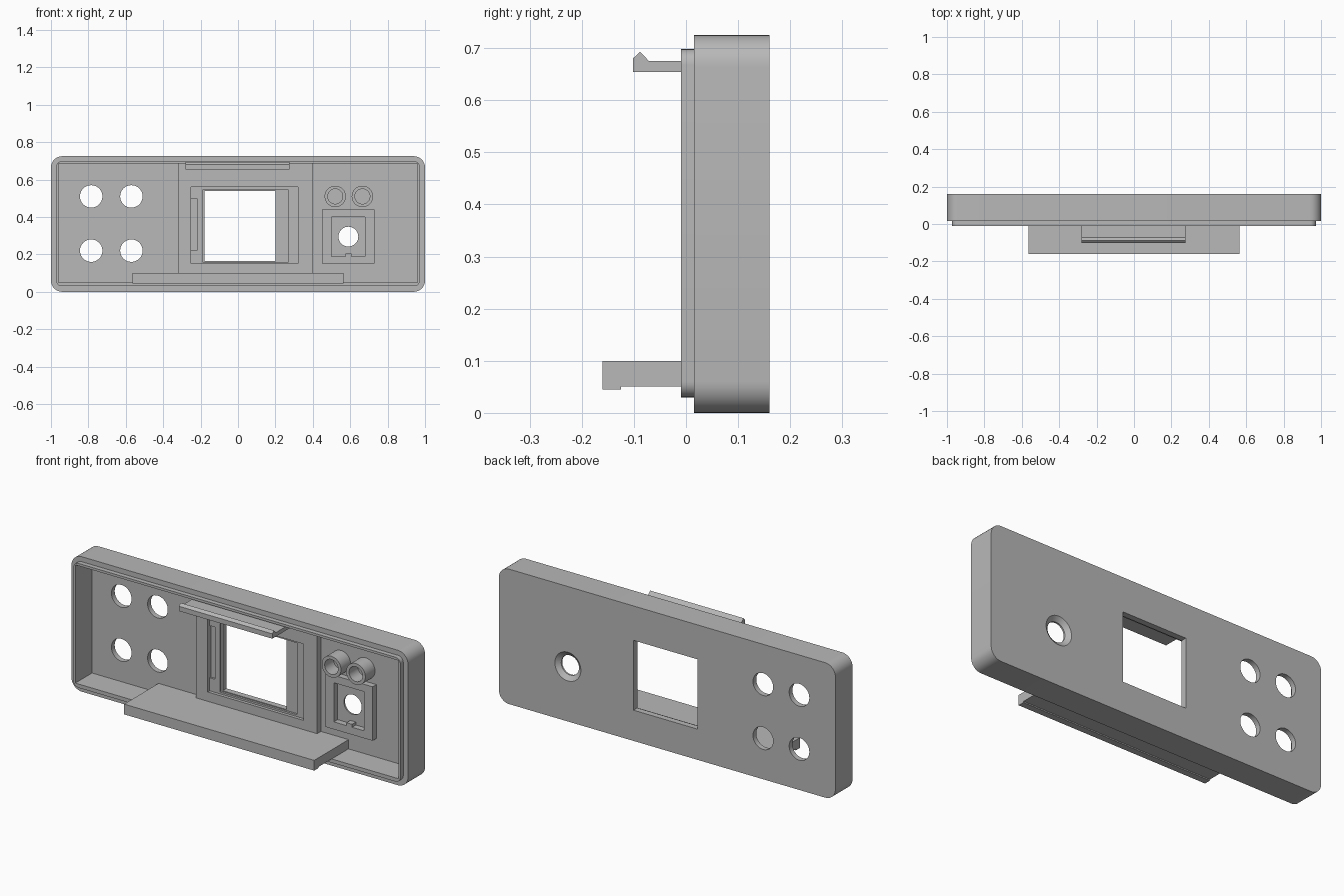
import bpy, bmesh, math

if "Cube" in bpy.data.objects:
    bpy.data.objects.remove(bpy.data.objects["Cube"], do_unlink=True)

grey = bpy.data.materials.new("plastic_grey")
grey.use_nodes = True
grey.diffuse_color = (0.48, 0.48, 0.48, 1)
grey.node_tree.nodes["Principled BSDF"].inputs["Base Color"].default_value = grey.diffuse_color

FLOOR, BACK, PAD = 0.132, 0.16, 0.10   # depths of the inner floor, back face and pads


def finish(name, bm):
    bmesh.ops.recalc_face_normals(bm, faces=bm.faces)
    mesh = bpy.data.meshes.new(name)
    bm.to_mesh(mesh)
    bm.free()
    mesh.materials.append(grey)
    ob = bpy.data.objects.new(name, mesh)
    bpy.context.collection.objects.link(ob)
    return ob


def extrude(name, points, move):
    """Closed outline extruded along a vector."""
    bm = bmesh.new()
    face = bm.faces.new([bm.verts.new(p) for p in points])
    geom = bmesh.ops.extrude_face_region(bm, geom=[face])["geom"]
    verts = [g for g in geom if isinstance(g, bmesh.types.BMVert)]
    bmesh.ops.translate(bm, verts=verts, vec=move)
    return finish(name, bm)


def slab(name, x0, x1, z0, z1, y0, y1, r=0):
    """Box facing the front, with optional rounded corners."""
    if r == 0:
        pts = [(x0, y0, z0), (x1, y0, z0), (x1, y0, z1), (x0, y0, z1)]
    else:
        pts = []
        corners = [(x1 - r, z1 - r), (x0 + r, z1 - r), (x0 + r, z0 + r), (x1 - r, z0 + r)]
        for q, (cx, cz) in enumerate(corners):
            for i in range(9):
                a = math.radians(90 * q + 90 * i / 8)
                pts.append((cx + r * math.cos(a), y0, cz + r * math.sin(a)))
    return extrude(name, pts, (0, y1 - y0, 0))


def disc(name, x, z, r0, r1, y0, y1, n=40):
    """Cylinder or cone along y, radius r0 at y0 and r1 at y1."""
    bm = bmesh.new()
    rings = []
    for r, y in ((r0, y0), (r1, y1)):
        rings.append([bm.verts.new((x + r * math.cos(2 * math.pi * i / n), y,
                                    z + r * math.sin(2 * math.pi * i / n))) for i in range(n)])
    a, b = rings
    bm.faces.new(a)
    bm.faces.new(b)
    for i in range(n):
        j = (i + 1) % n
        bm.faces.new((a[i], a[j], b[j], b[i]))
    return finish(name, bm)


def cut(target, *cutters):
    for c in cutters:
        mod = target.modifiers.new("cut", 'BOOLEAN')
        mod.operation = 'DIFFERENCE'
        mod.solver = 'EXACT'
        mod.object = c
        bpy.context.view_layer.objects.active = target
        bpy.ops.object.modifier_apply(modifier=mod.name)


parts, cutters = [], []


def cutter(ob):
    ob.hide_render = True
    cutters.append(ob)
    return ob


# Shell and the thin locating lip around its open front
shell = slab("shell", -1, 1, 0, 0.725, 0.015, BACK, 0.06)
lip = slab("lip", -0.972, 0.972, 0.03, 0.698, -0.01, 0.015, 0.03)
cavity = cutter(slab("cavity_cutter", -0.96, 0.96, 0.05, 0.685, -0.1, FLOOR))
cut(shell, cavity)
cut(lip, cavity)
parts += [shell, lip]

# Four round openings
for x in (-0.785, -0.57):
    for z in (0.22, 0.51):
        cut(shell, cutter(disc("hole_cutter", x, z, 0.06, 0.06, 0, 0.3)))

# Screen frame with stepped recess, side slot and window
frame = slab("screen_frame", -0.32, 0.4, 0.05, 0.685, PAD, FLOOR)
window = cutter(slab("window_cutter", -0.18, 0.2, 0.165, 0.54, 0, 0.3))
cut(frame,
    cutter(slab("recess_cutter", -0.25, 0.32, 0.15, 0.56, 0, 0.117)),
    cutter(slab("slot_cutter", -0.25, -0.22, 0.22, 0.5, 0, 0.127)),
    cutter(slab("step_cutter", -0.19, 0.27, 0.16, 0.545, 0, 0.128)),
    window)
cut(shell, window)
parts.append(frame)

# Button socket with its hole, countersunk at the back
bx, bz = 0.59, 0.295
socket = slab("button_socket", 0.45, 0.73, 0.15, 0.44, PAD, FLOOR)
cut(socket, cutter(slab("socket_cutter", 0.5, 0.68, 0.19, 0.4, 0, 0.3)))
key = slab("socket_key", 0.575, 0.608, 0.19, 0.206, PAD, FLOOR)
cut(shell,
    cutter(disc("button_cutter", bx, bz, 0.053, 0.053, 0, 0.3)),
    cutter(disc("countersink_cutter", bx, bz, 0.049, 0.085, 0.138, 0.166)))
parts += [socket, key]

# Pair of blind tubes
for x in (0.52, 0.665):
    tube = disc("tube", x, 0.51, 0.057, 0.057, 0.05, FLOOR)
    cut(tube, cutter(disc("tube_cutter", x, 0.51, 0.04, 0.04, 0, 0.125)))
    parts.append(tube)

# Bottom shelf and top snap hook, as side profiles swept across x
shelf_profile = [(-0.16, 0.045), (-0.125, 0.045), (-0.125, 0.051), (FLOOR, 0.051),
                 (FLOOR, 0.1), (-0.16, 0.1)]
hook_profile = [(-0.102, 0.654), (FLOOR, 0.654), (FLOOR, 0.675), (-0.071, 0.675),
                (-0.088, 0.693), (-0.102, 0.68)]
for name, profile, x0, x1 in (("bottom_shelf", shelf_profile, -0.565, 0.565),
                              ("snap_hook", hook_profile, -0.28, 0.275)):
    parts.append(extrude(name, [(x0, y, z) for y, z in profile], (x1 - x0, 0, 0)))

# Remove cutters, then smooth the rounded corners only
for c in cutters:
    bpy.data.objects.remove(c, do_unlink=True)
bpy.ops.object.select_all(action='DESELECT')
for ob in parts:
    ob.select_set(True)
bpy.context.view_layer.objects.active = shell
bpy.ops.object.shade_smooth_by_angle(angle=math.radians(30))
